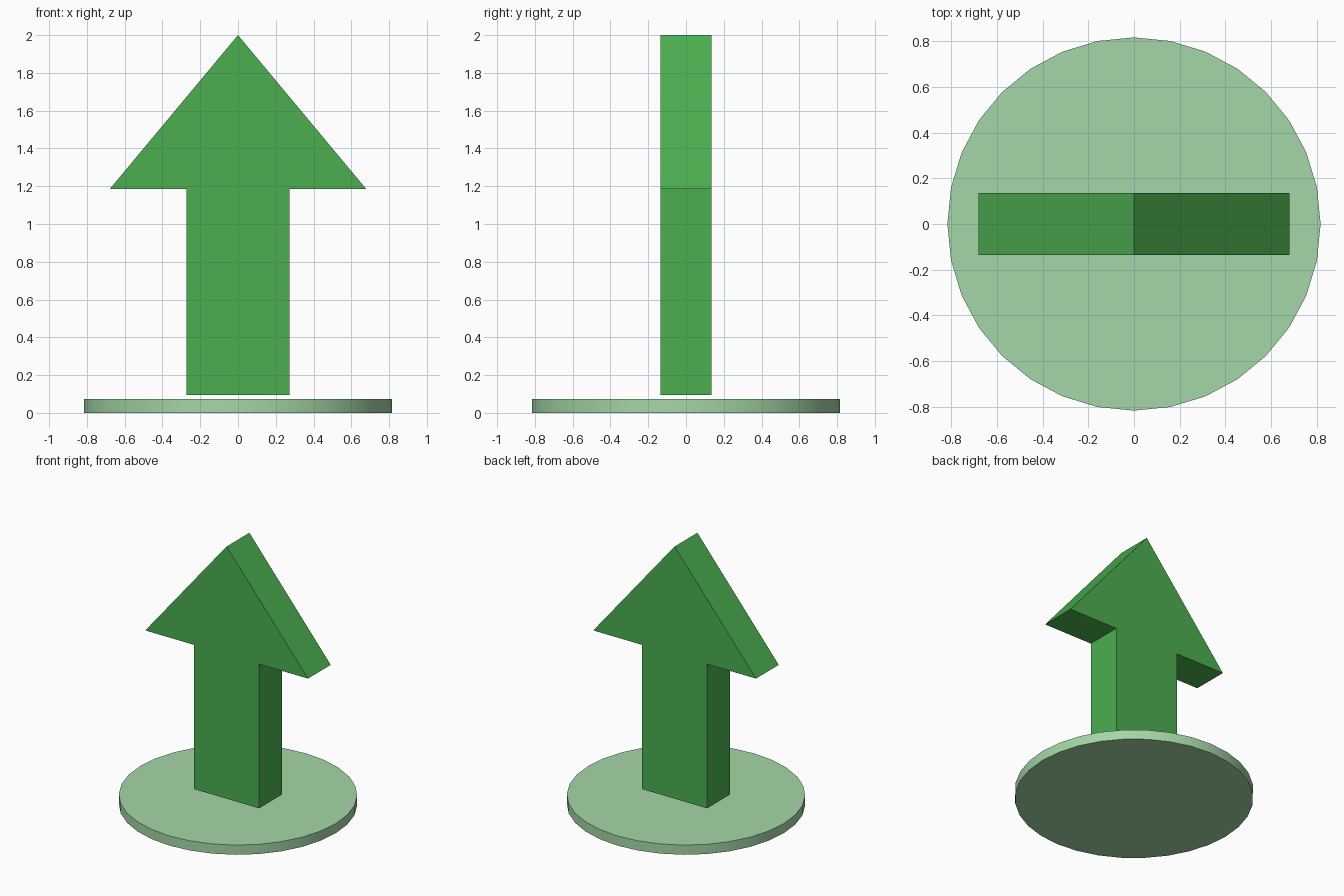
import bpy
import bmesh
import math

if "Cube" in bpy.data.objects:
    bpy.data.objects.remove(bpy.data.objects["Cube"])


def finish(name, bm, color):
    bmesh.ops.recalc_face_normals(bm, faces=bm.faces)
    mesh = bpy.data.meshes.new(name)
    bm.to_mesh(mesh)
    bm.free()
    mat = bpy.data.materials.new(name + "_green")
    mat.diffuse_color = color
    mat.use_nodes = True
    mat.node_tree.nodes["Principled BSDF"].inputs["Base Color"].default_value = mat.diffuse_color
    mesh.materials.append(mat)
    obj = bpy.data.objects.new(name, mesh)
    bpy.context.collection.objects.link(obj)
    return obj


def prism(bm, points, depth):
    # Extrude a closed outline of 3D points by the depth vector
    face = bm.faces.new([bm.verts.new(p) for p in points])
    ext = bmesh.ops.extrude_face_region(bm, geom=[face], use_keep_orig=True)
    moved = [g for g in ext["geom"] if isinstance(g, bmesh.types.BMVert)]
    bmesh.ops.translate(bm, verts=moved, vec=depth)


# Round base plate, 32 sides with a smooth rim
R, H, SIDES = 0.816, 0.073, 32
bm = bmesh.new()
ring = [(R * math.cos(math.tau * i / SIDES), R * math.sin(math.tau * i / SIDES), 0)
        for i in range(SIDES)]
prism(bm, ring, (0, 0, H))
for f in bm.faces:
    f.smooth = len(f.verts) == 4
for e in bm.edges:
    e.smooth = not any(len(f.verts) > 4 for f in e.link_faces)
finish("base_plate", bm, (0.376, 0.672, 0.386, 1))

# Upright arrow floating just above the plate
half = [(0.272, 0.095), (0.272, 1.184), (0.68, 1.184)]
outline = half + [(0, 2.0)] + [(-x, z) for x, z in reversed(half)]
T = 0.136
bm = bmesh.new()
prism(bm, [(x, -T, z) for x, z in outline], (0, 2 * T, 0))
finish("arrow", bm, (0.072, 0.429, 0.080, 1))
